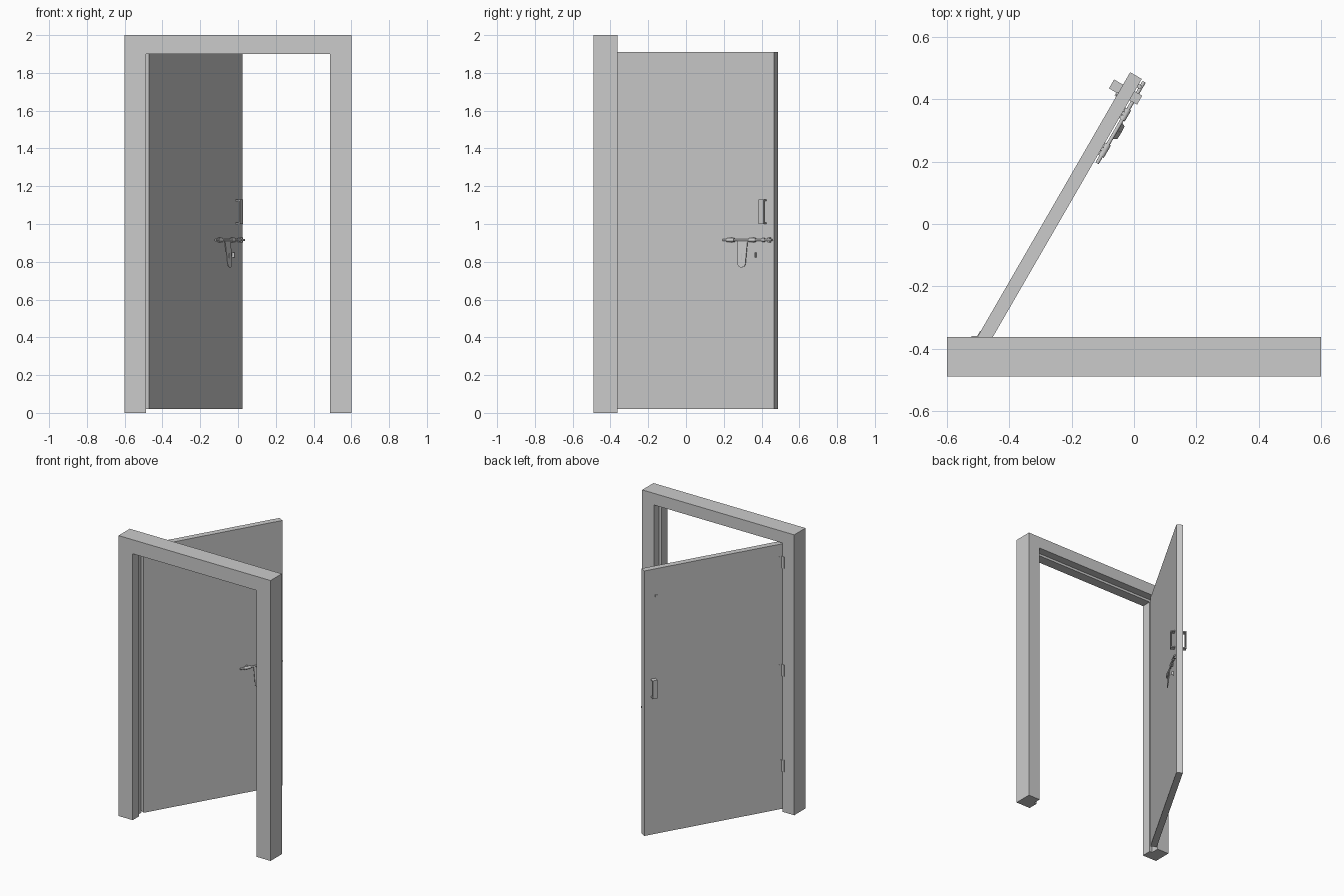
import bpy, bmesh
from math import radians, cos, sin, pi
from mathutils import Matrix, Vector

cube = bpy.data.objects.get("Cube")
if cube:
    bpy.data.objects.remove(cube)

grey = bpy.data.materials.new("plain grey")
grey.use_nodes = True
grey.diffuse_color = (0.6, 0.6, 0.6, 1)
grey.node_tree.nodes["Principled BSDF"].inputs["Base Color"].default_value = (0.6, 0.6, 0.6, 1)

# Door space: x from hinge to free edge, y from front face to back face
SWING = Matrix.Translation((-0.47, -0.392, 0)) @ Matrix.Rotation(radians(60), 4, "Z")
WIDTH, THICK = 0.99, 0.043


def finish(name, bm, matrix=SWING, smooth=False):
    bmesh.ops.recalc_face_normals(bm, faces=bm.faces)
    mesh = bpy.data.meshes.new(name)
    bm.to_mesh(mesh)
    bm.free()
    mesh.materials.append(grey)
    obj = bpy.data.objects.new(name, mesh)
    bpy.context.collection.objects.link(obj)
    obj.matrix_world = matrix
    if smooth:
        bpy.ops.object.select_all(action="DESELECT")
        obj.select_set(True)
        bpy.context.view_layer.objects.active = obj
        bpy.ops.object.shade_smooth_by_angle(angle=radians(40))
    return obj


def box(name, low, high, matrix=SWING):
    bm = bmesh.new()
    low, high = Vector(low), Vector(high)
    size = high - low
    bmesh.ops.create_cube(bm, size=1, matrix=Matrix.Translation((low + high) / 2) @ Matrix.Diagonal((*size, 1)))
    return finish(name, bm, matrix)


def rod(name, start, end, radius, matrix=SWING):
    bm = bmesh.new()
    start, end = Vector(start), Vector(end)
    axis = end - start
    turn = axis.to_track_quat("Z", "Y").to_matrix().to_4x4()
    bmesh.ops.create_cone(bm, cap_ends=True, segments=16, radius1=radius, radius2=radius,
                          depth=axis.length, matrix=Matrix.Translation((start + end) / 2) @ turn)
    return finish(name, bm, matrix, smooth=True)


def prism(name, outline, offset, matrix=SWING):
    """Extrude a closed outline by the offset vector."""
    bm = bmesh.new()
    face = bm.faces.new([bm.verts.new(p) for p in outline])
    new = bmesh.ops.extrude_face_region(bm, geom=[face])["geom"]
    bmesh.ops.translate(bm, vec=offset, verts=[v for v in new if isinstance(v, bmesh.types.BMVert)])
    return finish(name, bm, matrix)


# Frame: rebated section carried up one jamb, across the head and down the other
section = [(0.6, 2, -0.49), (0.6, 2, -0.363), (0.508, 1.917, -0.363),
           (0.508, 1.917, -0.42), (0.488, 1.9, -0.42), (0.488, 1.9, -0.49)]
bm = bmesh.new()
rings = [[bm.verts.new((side * w, y, h * up)) for w, h, y in section]
         for side, up in ((-1, 0), (-1, 1), (1, 1), (1, 0))]
for a, b in zip(rings, rings[1:]):
    for i in range(len(section)):
        j = (i + 1) % len(section)
        bm.faces.new((a[i], a[j], b[j], b[i]))
bm.faces.new(rings[0])
bm.faces.new(rings[-1])
finish("door_frame", bm, Matrix.Identity(4))

# Door leaf
box("door_leaf", (0, 0, 0.02), (WIDTH, THICK, 1.91))

# Hinges: a leaf on the door, a leaf on the frame and a pin between them
for i, z in enumerate((0.33, 1.01, 1.78)):
    low, high = z - 0.042, z + 0.042
    box(f"hinge_door_leaf_{i}", (0.008, THICK, low), (0.03, THICK + 0.002, high))
    box(f"hinge_frame_leaf_{i}", (-0.522, -0.363, low), (-0.5, -0.36, high), Matrix.Identity(4))
    rod(f"hinge_pin_{i}", (0.006, THICK, low), (0.006, THICK, high), 0.004)

# Pull handles: one bent strap on each side
for name, face, reach in (("front_handle", 0, -0.028), ("back_handle", THICK, 0.033)):
    inner = face + reach * 0.8
    outline = [(0.911, y, z) for y, z in (
        (face, 1.0), (face + reach, 1.0), (face + reach, 1.13), (face, 1.13),
        (face, 1.123), (inner, 1.123), (inner, 1.007), (face, 1.007))]
    prism(name, outline, (0.033, 0, 0))

# Flush bolt at the top of the back face
box("top_bolt_plate", (0.902, THICK, 1.715), (0.908, THICK + 0.003, 1.905))
box("top_bolt_knob", (0.9, THICK, 1.71), (0.914, THICK + 0.006, 1.725))

# Sliding bolt on the front face
BOLT = 0.915
rod("slide_bolt", (0.684, -0.011, BOLT), (0.986, -0.011, BOLT), 0.006)
for i, (start, end) in enumerate(((0.71, 0.755), (0.845, 0.885), (0.925, 0.94))):
    rod(f"bolt_sleeve_{i}", (start, -0.011, BOLT), (end, -0.011, BOLT), 0.01)
for i, x in enumerate((0.732, 0.865, 0.965)):
    box(f"bolt_keeper_{i}", (x - 0.006, -0.012, BOLT - 0.013), (x + 0.006, 0, BOLT + 0.013))

# Hasp: tapered tongue with a rounded foot, leaning slightly off the door
MIDDLE, FOOT = 0.807, 0.79
shape = [(MIDDLE - 0.03, BOLT), (MIDDLE - 0.024, FOOT)]
shape += [(MIDDLE - 0.024 * cos(a), FOOT - 0.02 * sin(a)) for a in (pi * k / 8 for k in range(1, 8))]
shape += [(MIDDLE + 0.024, FOOT), (MIDDLE + 0.03, BOLT)]
hasp = [(x, -0.011 - 0.1 * (BOLT - z), z) for x, z in shape]
prism("hasp_tongue", hasp, (0, -0.004, 0))
box("hasp_slot", (MIDDLE - 0.002, -0.026, 0.81), (MIDDLE + 0.002, -0.022, 0.845))

# Staple beside the hasp
box("lock_staple", (0.879, -0.014, 0.823), (0.885, 0, 0.848))
